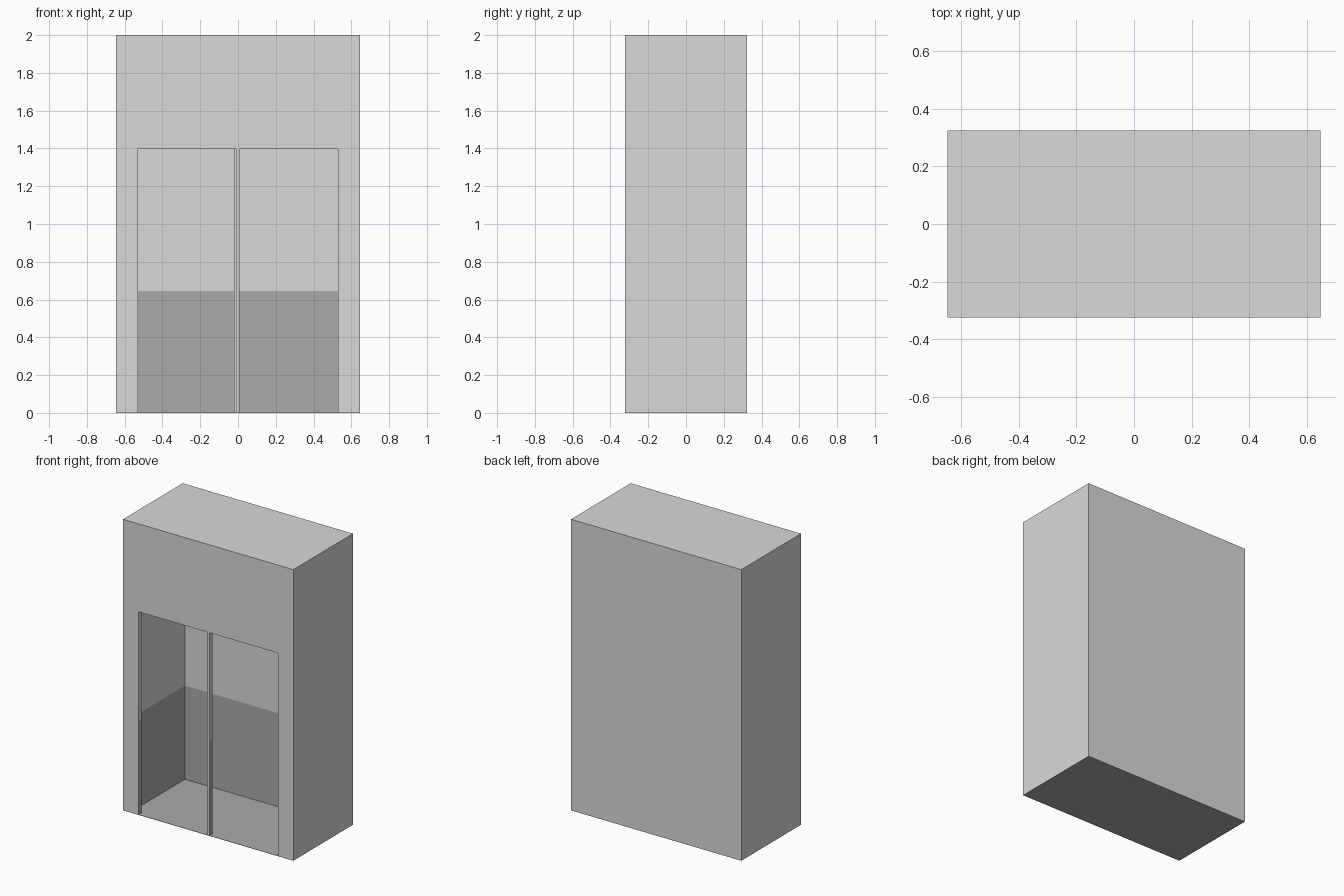
import bpy, bmesh
from mathutils import Vector

cube = bpy.data.objects.get("Cube")
if cube:
    bpy.data.objects.remove(cube, do_unlink=True)

DADO = 0.645    # height of the dark lower lining
FLOOR = 0.002
DOOR_TOP = 1.396


def material(name, value):
    mat = bpy.data.materials.new(name)
    mat.use_nodes = True
    colour = (value, value, value, 1)
    mat.diffuse_color = colour
    mat.node_tree.nodes["Principled BSDF"].inputs["Base Color"].default_value = colour
    return mat


def box(name, low, high):
    low, high = Vector(low), Vector(high)
    bm = bmesh.new()
    bmesh.ops.create_cube(bm, size=1)
    for v in bm.verts:
        v.co = (low + high) / 2 + v.co * (high - low)
    mesh = bpy.data.meshes.new(name)
    bm.to_mesh(mesh)
    bm.free()
    obj = bpy.data.objects.new(name, mesh)
    bpy.context.collection.objects.link(obj)
    return obj


# Cabin shell, hollowed out with two door bays either side of a thin post
cabin = box("cabin_shell", (-0.647, -0.324, 0), (0.647, 0.324, 2))
cutters = [
    box("room_cutter", (-0.592, -0.289, FLOOR), (0.592, 0.27, 1.95)),
    box("right_bay_back_cutter", (-0.53, -0.305, FLOOR), (-0.021, -0.2, DOOR_TOP)),
    box("right_bay_front_cutter", (-0.53, -0.35, FLOOR), (-0.01, -0.305, DOOR_TOP)),
    box("left_bay_cutter", (0.009, -0.35, FLOOR), (0.53, -0.2, DOOR_TOP)),
]
for cutter in cutters:
    mod = cabin.modifiers.new(cutter.name, 'BOOLEAN')
    mod.operation = 'DIFFERENCE'
    mod.solver = 'EXACT'
    mod.object = cutter
bpy.context.view_layer.update()
depsgraph = bpy.context.evaluated_depsgraph_get()
mesh = bpy.data.meshes.new_from_object(cabin.evaluated_get(depsgraph))
cabin.modifiers.clear()
cabin.data = mesh
for cutter in cutters:
    bpy.data.objects.remove(cutter, do_unlink=True)

mesh.materials.clear()
mesh.materials.append(material("light_grey", 0.694))
mesh.materials.append(material("dark_grey", 0.407))

# Dark underside, and dark lining on inner faces and door edges below the dado
bm = bmesh.new()
bm.from_mesh(mesh)
bmesh.ops.bisect_plane(bm, geom=bm.verts[:] + bm.edges[:] + bm.faces[:],
                       plane_co=(0, 0, DADO), plane_no=(0, 0, 1))
bm.normal_update()
for face in bm.faces:
    c = face.calc_center_median()
    inside = abs(c.x) < 0.64 and abs(c.y) < 0.32
    front_trim = face.normal.y < -0.5 and c.y < -0.28
    face.material_index = int(inside and c.z < DADO and not front_trim)
    face.smooth = False
bmesh.ops.dissolve_limit(bm, angle_limit=0.01, verts=bm.verts[:],
                         edges=bm.edges[:], delimit={'MATERIAL'})
bm.to_mesh(mesh)
bm.free()
